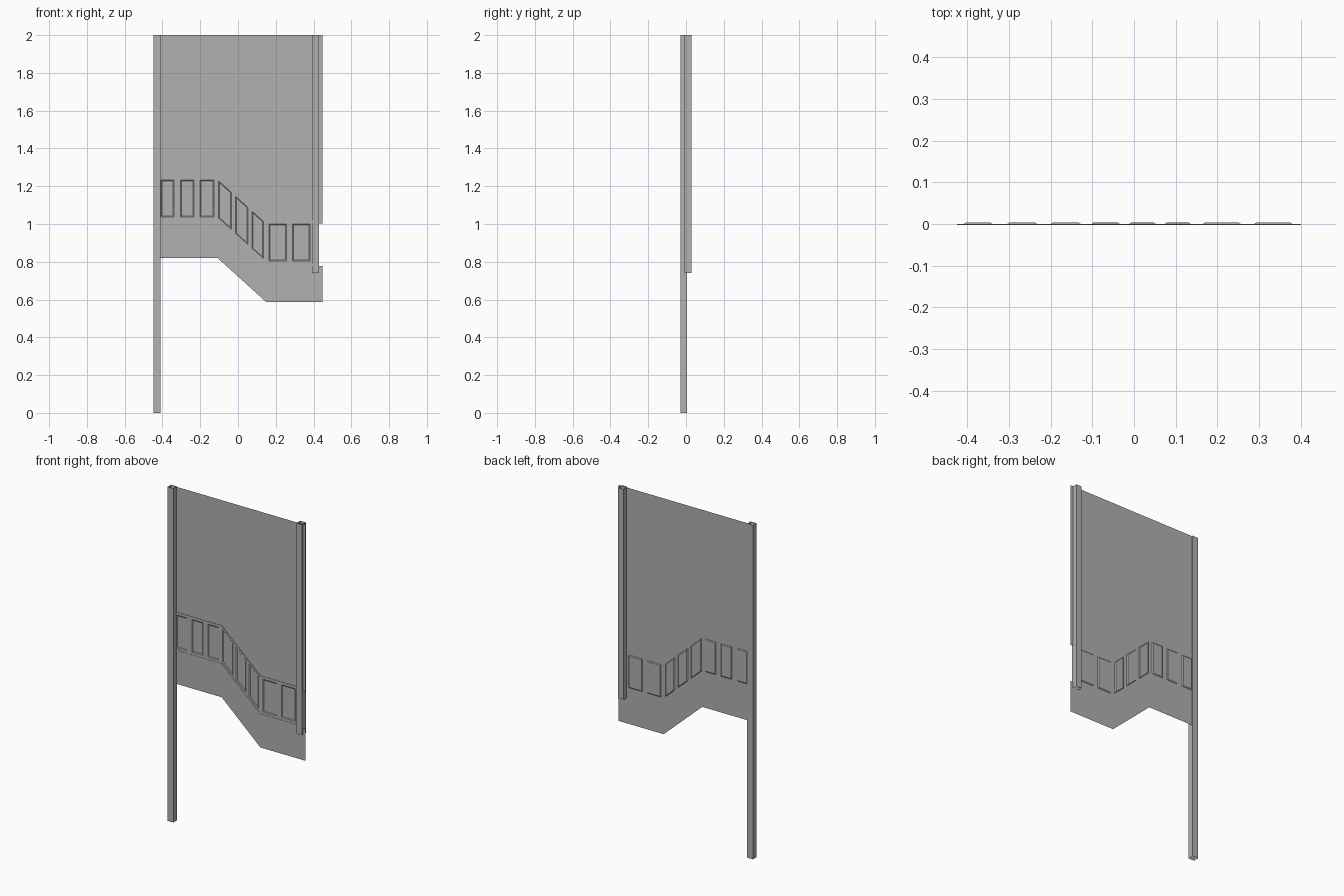
import bpy, bmesh

if "Cube" in bpy.data.objects:
    bpy.data.objects.remove(bpy.data.objects["Cube"])

# Stair drop: left side is high, then a slope, then the right side is low
XA, XB, DROP = -0.108, 0.148, 0.232

# Dark grey paint for everything
grey = bpy.data.materials.new("dark_grey")
grey.diffuse_color = (0.44, 0.44, 0.44, 1)
grey.use_nodes = True
grey.node_tree.nodes["Principled BSDF"].inputs["Base Color"].default_value = grey.diffuse_color


def d(x):
    t = min(max((x - XA) / (XB - XA), 0), 1)
    return -DROP * t


def make(name, quads):
    bm = bmesh.new()
    for q in quads:
        bm.faces.new([bm.verts.new(p) for p in q])
    bmesh.ops.remove_doubles(bm, verts=bm.verts, dist=1e-5)
    me = bpy.data.meshes.new(name)
    bm.to_mesh(me)
    bm.free()
    me.materials.append(grey)
    ob = bpy.data.objects.new(name, me)
    bpy.context.collection.objects.link(ob)
    return ob


def strip(xs, lo, hi, y=0.0):
    """Upright sheet between two height functions."""
    return [[(a, y, lo(a)), (b, y, lo(b)), (b, y, hi(b)), (a, y, hi(a))]
            for a, b in zip(xs, xs[1:])]


def step(z):
    return lambda x: z + d(x)


def post(name, x0, x1, y0, y1, z0, z1):
    # open-ended square tube
    c = [(x0, y0), (x1, y0), (x1, y1), (x0, y1)]
    quads = []
    for i in range(4):
        a, b = c[i], c[(i + 1) % 4]
        quads.append([(*a, z0), (*b, z0), (*b, z1), (*a, z1)])
    return make(name, quads)


L, R, BAND_R = -0.425, 0.447, 0.40
BOT, LOW, HIGH = 0.82, 1.01, 1.25

# Plain wall sheets above and below the panelled band
make("upper_wall", strip([L, XA, XB, R], step(HIGH - 0.015), lambda x: 2.0))
make("lower_wall", strip([L, XA, XB, R], step(BOT), step(LOW)))

# Panelled band: recessed panels with sloped borders
panels = [(-0.408, -0.340), (-0.304, -0.232), (-0.200, -0.128), (-0.102, -0.034),
          (-0.012, 0.052), (0.074, 0.136), (0.165, 0.256), (0.288, 0.380)]
P0, P1, BEV, DEEP = 1.037, 1.233, 0.005, 0.0035
quads = []
edge = L
for a, b in panels:
    stops = [edge] + [x for x in (XA, XB) if edge < x < a] + [a]
    quads += strip(stops, step(LOW), step(HIGH - 0.015))
    quads += strip([a, b], step(LOW), step(P0))
    quads += strip([a, b], step(P1), step(HIGH - 0.015))
    outer = [(x, 0.0, z + d(x)) for x, z in ((a, P0), (b, P0), (b, P1), (a, P1))]
    ia, ib = a + BEV, b - BEV
    inner = [(x, DEEP, z + d(x)) for x, z in
             ((ia, P0 + BEV), (ib, P0 + BEV), (ib, P1 - BEV), (ia, P1 - BEV))]
    for i in range(4):
        j = (i + 1) % 4
        quads.append([outer[i], outer[j], inner[j], inner[i]])
    quads.append(inner)
    edge = b
quads += strip([edge, BAND_R], step(LOW), step(HIGH - 0.015))
make("panelled_band", quads)


# Thin rails along the top and bottom of the band
def rail(name, z0, z1, depth):
    xs = [L, XA, XB, BAND_R]
    quads = strip(xs, step(z0), step(z1), -depth)
    for z in (z0, z1):
        quads += [[(a, 0, z + d(a)), (b, 0, z + d(b)),
                   (b, -depth, z + d(b)), (a, -depth, z + d(a))]
                  for a, b in zip(xs, xs[1:])]
    make(name, quads)


rail("chair_rail", HIGH - 0.012, HIGH, 0.0025)
rail("base_rail", LOW, LOW + 0.012, 0.0015)

# Corner posts
post("left_post", -0.447, -0.409, -0.028, 0.006, 0.0, 2.0)
post("right_post", 0.393, 0.430, -0.009, 0.028, 0.74, 2.0)
